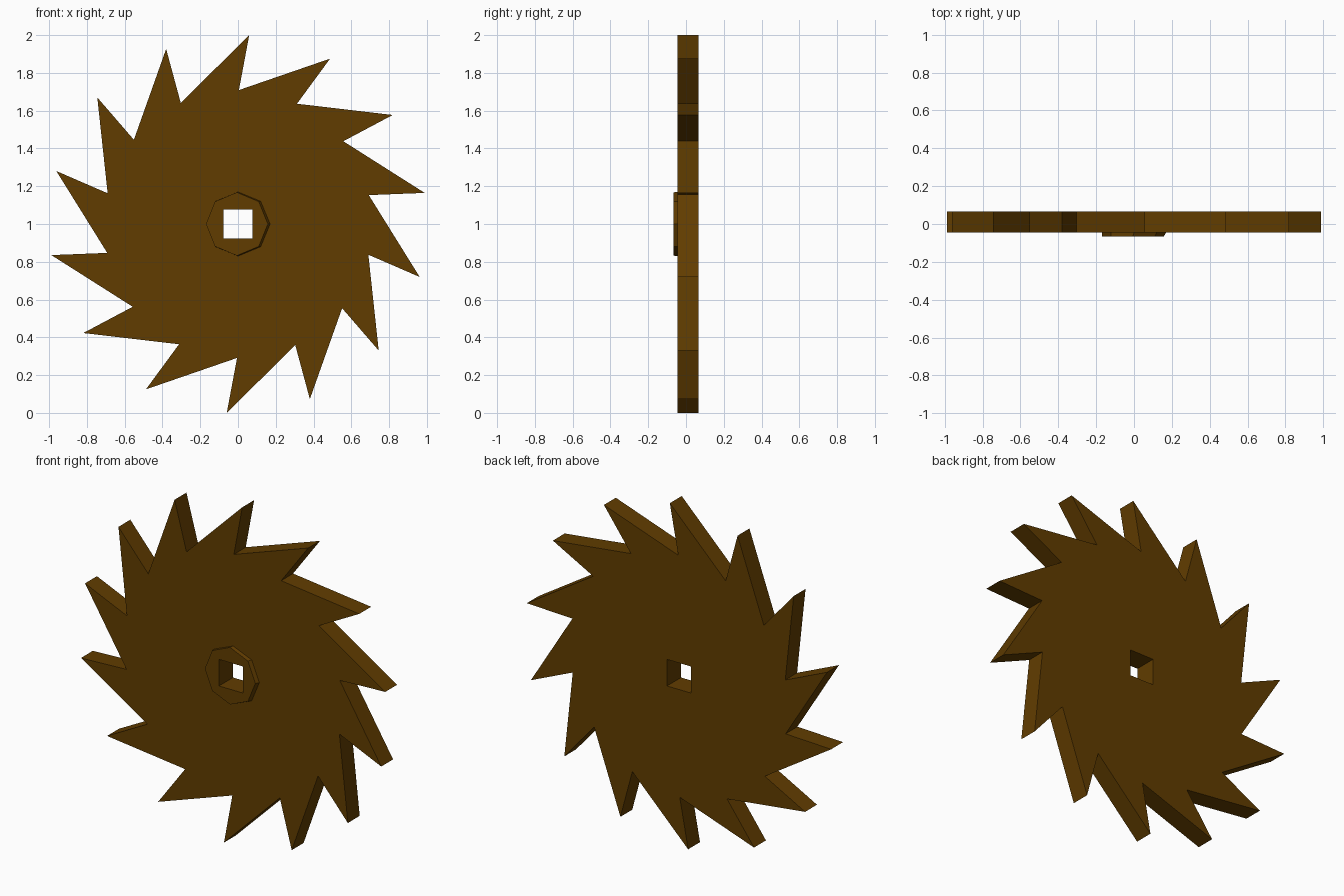
import bpy, bmesh
from math import sin, cos, radians, pi

if "Cube" in bpy.data.objects:
    bpy.data.objects.remove(bpy.data.objects["Cube"])

TEETH = 14
mat = bpy.data.materials.new("dark_bronze")
mat.diffuse_color = (0.12, 0.046, 0.0, 1)
mat.use_nodes = True
mat.node_tree.nodes["Principled BSDF"].inputs["Base Color"].default_value = mat.diffuse_color


def polar(r, a):
    return (r * cos(a), 1 + r * sin(a))


def pierced_plate(name, front, back, hole, y0, y1, back_cap=True):
    """Solid between a front and back outline (x, z), pierced by a hole."""
    bm = bmesh.new()

    def ring(points, y):
        vs = [bm.verts.new((x, y, z)) for x, z in points]
        return vs, [bm.edges.new((vs[i - 1], vs[i])) for i in range(len(vs))]

    fo, fo_e = ring(front, y0)
    fi, fi_e = ring(hole, y0)
    bo, bo_e = ring(back, y1)
    bi, bi_e = ring(hole, y1)
    # side walls, outside and through the hole
    for a, b, s in ((fo, bo, 1), (fi, bi, -1)):
        for i in range(len(a)):
            quad = [a[i - 1], a[i], b[i], b[i - 1]]
            bm.faces.new(quad[::s])
    # flat caps around the hole
    caps = [fo_e + fi_e] + ([bo_e + bi_e] if back_cap else [])
    for edges in caps:
        bmesh.ops.triangle_fill(bm, edges=edges, use_beauty=True)
    bmesh.ops.recalc_face_normals(bm, faces=bm.faces)
    bmesh.ops.dissolve_limit(bm, angle_limit=radians(0.5),
                             verts=bm.verts, edges=bm.edges)
    me = bpy.data.meshes.new(name)
    bm.to_mesh(me)
    bm.free()
    me.materials.append(mat)
    ob = bpy.data.objects.new(name, me)
    bpy.context.collection.objects.link(ob)
    return ob


# square axle hole
h = 0.078
square = [(-h, 1 - h), (h, 1 - h), (h, 1 + h), (-h, 1 + h)]

# saw-toothed wheel: each valley is undercut behind its tip
wheel = []
for i in range(TEETH):
    tip = radians(86.6) + i * 2 * pi / TEETH
    wheel += [polar(0.709, tip + radians(3.0)), polar(1.002, tip)]
pierced_plate("toothed_wheel", wheel, wheel, square, -0.045, 0.065)

# shallow octagonal hub collar on the front, slightly tapered to the right
base = [polar(0.17, i * pi / 4) for i in range(8)]
face = [(x * 0.965 - 0.006, 1 + (z - 1) * 0.985) for x, z in base]
pierced_plate("hub_collar", face, base, square, -0.065, -0.045, back_cap=False)
